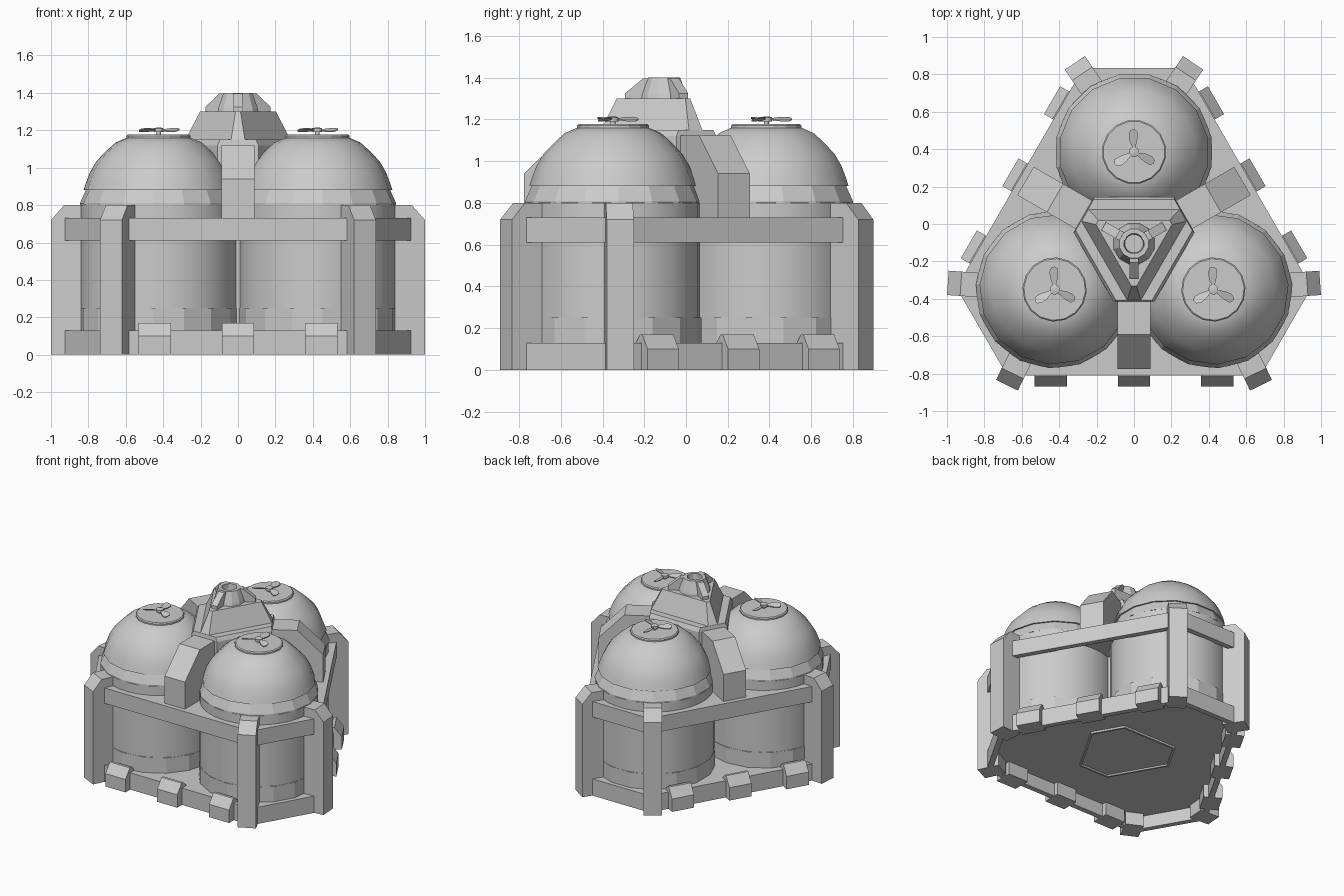
import bpy, bmesh
from math import sin, cos, pi, radians, sqrt
from mathutils import Matrix, Vector

if "Cube" in bpy.data.objects:
    bpy.data.objects.remove(bpy.data.objects["Cube"])

CENTRE = Matrix.Translation((0, -0.105, 0))   # axis of the three-fold symmetry


def finish(name, bm, mat=Matrix.Identity(4), smooth=False):
    bmesh.ops.recalc_face_normals(bm, faces=bm.faces)
    me = bpy.data.meshes.new(name)
    bm.to_mesh(me)
    bm.free()
    me.transform(CENTRE @ mat)
    ob = bpy.data.objects.new(name, me)
    bpy.context.collection.objects.link(ob)
    if smooth:
        bpy.ops.object.select_all(action='DESELECT')
        ob.select_set(True)
        bpy.context.view_layer.objects.active = ob
        bpy.ops.object.shade_smooth_by_angle(angle=radians(32))
    return ob


def loft(name, rings, mat=Matrix.Identity(4), smooth=False):
    """Skin equal-sized rings of points and cap both ends."""
    bm = bmesh.new()
    loops = [[bm.verts.new(p) for p in r] for r in rings]
    n = len(loops[0])
    for a, b in zip(loops, loops[1:]):
        for i in range(n):
            j = (i + 1) % n
            bm.faces.new((a[i], a[j], b[j], b[i]))
    bm.faces.new(loops[0])
    bm.faces.new(loops[-1])
    return finish(name, bm, mat, smooth)


def lathe(name, profile, sides, mat=Matrix.Identity(4), smooth=True):
    rings = [[(r * cos((i + .5) * 2 * pi / sides), r * sin((i + .5) * 2 * pi / sides), z)
              for i in range(sides)] for r, z in profile]
    return loft(name, rings, mat, smooth)


def trimmed_triangle(long_d, short_d, z, turn):
    """Triangle with cut corners, given side distances; a short side faces 'turn'."""
    h = (2 * long_d - short_d) / sqrt(3)
    pts = []
    for k in range(3):
        m = Matrix.Rotation(radians(turn + 120 * k), 3, 'Z')
        pts += [m @ Vector((short_d, s * h, z)) for s in (-1, 1)]
    return pts


def hex_body(name, levels, turn):
    return loft(name, [trimmed_triangle(l, s, z, turn) for l, s, z in levels])


def bar(name, profile, width, mat):
    """Side profile (x, z) extruded across y."""
    return loft(name, [[(x, y, z) for x, z in profile] for y in (-width / 2, width / 2)], mat)


def turn(deg):
    return Matrix.Rotation(radians(deg), 4, 'Z')


# Base tray and upper deck: plates with a hanging rim, hollow underneath
for name, low, under, top in (("base_tray", 0, .10, .13), ("upper_deck", .61, .70, .73)):
    hex_body(name, [(.665, .90, under), (.665, .90, low), (.705, .94, low), (.705, .94, top)], 90)

# Core frame under the floor, central tower, its sloped roof and vent cap
hex_body("core_frame", [(.265, .325, .097), (.265, .325, .085), (.28, .34, .085), (.28, .34, .11)], -90)
hex_body("tower_core", [(.25, .31, .12), (.25, .31, 1.12), (.235, .305, 1.15)], -90)
hex_body("tower_roof", [(.185, .305, 1.145), (.125, .227, 1.30)], -90)
lathe("vent_cap", [(.115, 1.29), (.108, 1.32), (.08, 1.40), (.055, 1.40), (.05, 1.35)], 12, smooth=False)

for k in range(3):
    # Tank with footing, collar, dome, lid and fan
    ang = 90 + 120 * k
    place = Matrix.Translation((.49 * cos(radians(ang)), .49 * sin(radians(ang)), 0)) @ turn(120 * k)
    lathe("tank_footing", [(.426, .12), (.426, .25), (.41, .25)], 16, place, False)
    lathe("tank_wall", [(.418, .12), (.418, .80), (.405, .81)], 32, place)
    lathe("tank_collar", [(.422, .80), (.422, .81), (.388, .885)], 16, place, False)
    lathe("tank_dome", [(.38, .88), (.402, .88), (.389, .92), (.368, .975), (.333, 1.035),
                        (.275, 1.095), (.23, 1.135), (.165, 1.163)], 16, place)
    lathe("dome_lid", [(.172, 1.158), (.172, 1.17), (.165, 1.177)], 16, place, False)
    lathe("fan_hub", [(.012, 1.17), (.012, 1.19), (.027, 1.19), (.027, 1.21), (.01, 1.215)], 12, place)
    for b in range(3):
        outline = [(.02, .007), (.06, .024), (.095, .028), (.118, .018), (.122, 0),
                   (.11, -.018), (.07, -.018), (.02, -.007)]
        rings = [[(x, y, 1.2 + .35 * y + dz) for x, y in outline] for dz in (-.003, .003)]
        loft("fan_blade", rings, place @ turn(90 + 120 * b - 120 * k))

    # Sloped arm from tower to deck, and fin on the vent cap
    out = turn(-90 + 120 * k)
    bar("tower_arm", [(.2, .72), (.67, .72), (.67, .94), (.487, 1.122), (.2, 1.122)], .175, out)
    bar("vent_fin", [(.05, 1.29), (.187, 1.29), (.187, 1.325), (.10, 1.397), (.05, 1.397)], .05, out)

    # Three chamfered feet along each long side
    for x in (-.445, 0, .445):
        bar("base_foot", [(.63, 0), (.763, 0), (.763, .10), (.71, .17), (.69, .17), (.63, .11)], .172,
            out @ Matrix.Translation((0, x, 0)))

    # Pair of corner pillars on each short side
    for s in (-1, 1):
        mat = turn(-30 + 120 * k) @ turn(18.1 * s) @ Matrix.Translation((1.017, 0, 0)) @ turn(15.9 * s)
        bar("corner_pillar", [(-.16, 0), (0, 0), (0, .72), (-.07, .80), (-.16, .80)], .13, mat)
